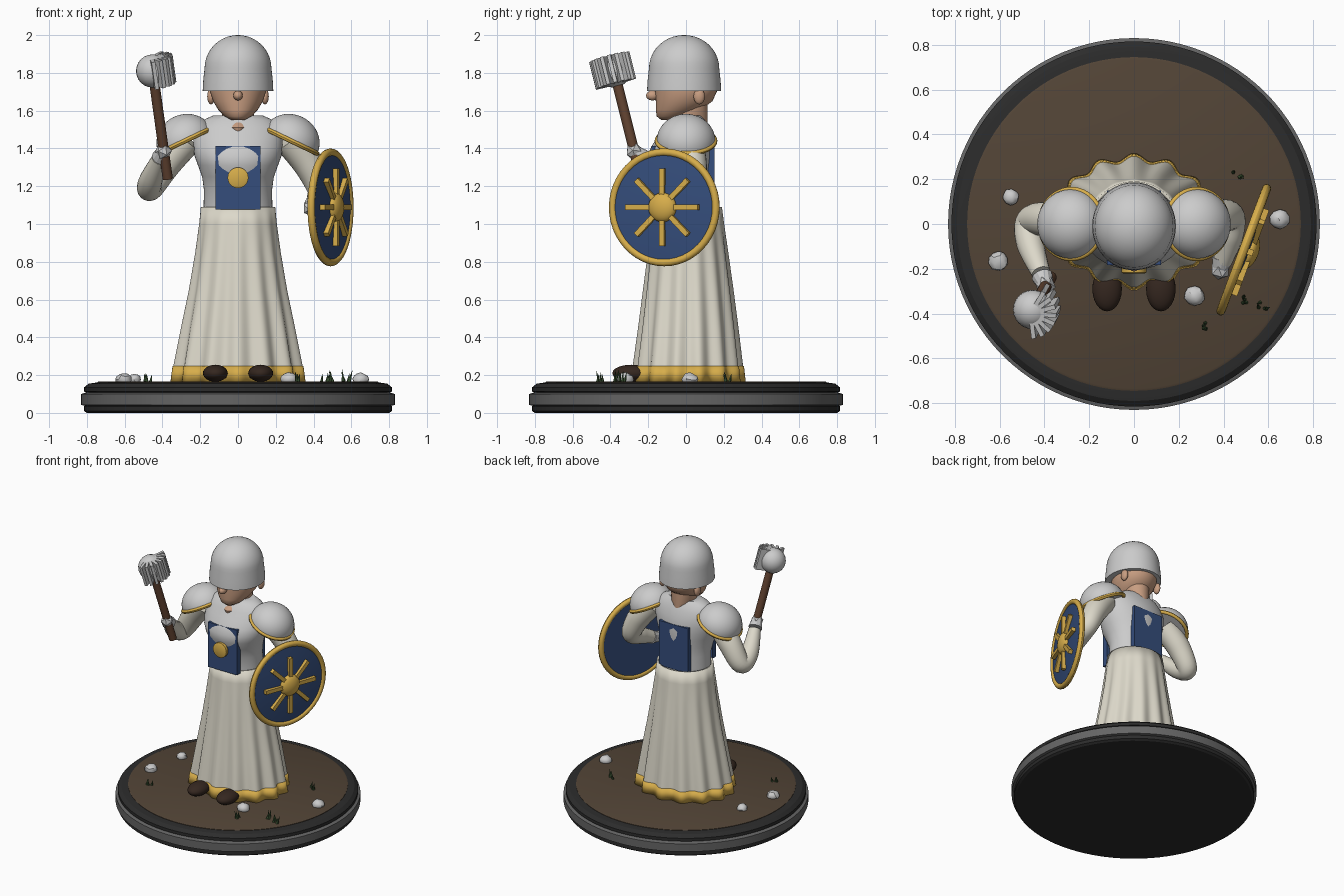
import bpy, bmesh, random
from math import sin, cos, pi, radians
from mathutils import Matrix, Vector

if "Cube" in bpy.data.objects:
    bpy.data.objects.remove(bpy.data.objects["Cube"])

random.seed(4)
mats = {}
COLORS = dict(cream=(.72, .69, .59), blue=(.035, .075, .2), gold=(.68, .42, .07), skin=(.58, .34, .22),
              wood=(.12, .055, .03), boot=(.035, .02, .014), soil=(.085, .058, .037),
              black=(.025, .025, .025), band=(.13, .13, .13), green=(.04, .08, .03))


def finish(name, bm, color=None, angle=35):
    bmesh.ops.recalc_face_normals(bm, faces=bm.faces)
    me = bpy.data.meshes.new(name)
    bm.to_mesh(me)
    bm.free()
    ob = bpy.data.objects.new(name, me)
    bpy.context.collection.objects.link(ob)
    if color:
        if color not in mats:
            mats[color] = bpy.data.materials.new(color)
            mats[color].diffuse_color = (*COLORS[color], 1)
        me.materials.append(mats[color])
    if angle:
        bpy.ops.object.select_all(action='DESELECT')
        ob.select_set(True)
        bpy.context.view_layer.objects.active = ob
        bpy.ops.object.shade_smooth_by_angle(angle=radians(angle))
    return ob


def frame(loc, z=(0, 0, 1), x=(1, 0, 0), scale=(1, 1, 1)):
    """Matrix at loc with local z along z and local x near x."""
    z = Vector(z).normalized()
    x = Vector(x)
    x = (x - z * x.dot(z)).normalized()
    y = z.cross(x)
    return Matrix.Translation(loc) @ Matrix((x, y, z)).transposed().to_4x4() @ Matrix.Diagonal((*scale, 1))


def box(name, M, color=None):
    bm = bmesh.new()
    bmesh.ops.create_cube(bm, size=1, matrix=M)
    return finish(name, bm, color, 0)


def ball(name, loc, r, color=None, seg=24):
    bm = bmesh.new()
    bmesh.ops.create_uvsphere(bm, u_segments=seg, v_segments=seg // 2, radius=1, matrix=frame(loc, scale=r))
    return finish(name, bm, color)


def loft(name, rings, color=None, n=48, M=Matrix(), caps=True, fold=None, angle=35):
    """Rings are (z, rx, ry, cx, cy); fold adds a ripple per ring."""
    bm = bmesh.new()
    loops = []
    for i, (z, rx, ry, cx, cy) in enumerate(rings):
        loop = []
        for k in range(n):
            a = 2 * pi * k / n
            f = fold[i] * cos(14 * (a - pi / 2)) if fold else 0
            loop.append(bm.verts.new(M @ Vector((cx + (rx + f) * cos(a), cy + (ry + f) * sin(a), z))))
        loops.append(loop)
    for a, b in zip(loops, loops[1:]):
        for k in range(n):
            bm.faces.new((a[k], a[(k + 1) % n], b[(k + 1) % n], b[k]))
    if caps:
        bm.faces.new(loops[0])
        bm.faces.new(loops[-1])
    return finish(name, bm, color, angle)


def lathe(name, prof, color=None, n=48, M=Matrix(), caps=True, angle=35):
    return loft(name, [(z, r, r, 0, 0) for r, z in prof], color, n, M, caps, None, angle)


def torus(name, R, r, M, color):
    return lathe(name, [(R + r * cos(2 * pi * t / 12), r * sin(2 * pi * t / 12)) for t in range(13)],
                 color, 48, M, False)


def limb(name, pts, color):
    """Tapered tube through (x, y, z, radius) points, smoothed between them."""
    P = [Vector(p) for p in pts]
    P = [P[0]] + P + [P[-1]]
    path = []
    for i in range(1, len(P) - 2):
        for s in range(8):
            t = s / 8
            a, b, c, d = P[i - 1:i + 3]
            path.append(.5 * (2 * b + (c - a) * t + (2 * a - 5 * b + 4 * c - d) * t * t
                              + (3 * b - a - 3 * c + d) * t ** 3))
    path.append(P[-1])
    bm = bmesh.new()
    loops = []
    side = Vector((0, 1, 0))
    for i, p in enumerate(path):
        d = (path[min(i + 1, len(path) - 1)] - path[max(i - 1, 0)]).xyz
        F = frame(p.xyz, d, side)
        side = F.to_3x3() @ Vector((1, 0, 0))
        loops.append([bm.verts.new(F @ Vector((p.w * cos(k * pi / 10), p.w * sin(k * pi / 10), 0)))
                      for k in range(20)])
    for a, b in zip(loops, loops[1:]):
        for k in range(20):
            bm.faces.new((a[k], a[(k + 1) % 20], b[(k + 1) % 20], b[k]))
    bm.faces.new(loops[0])
    bm.faces.new(loops[-1])
    return finish(name, bm, color, 50)


# Round plinth
lathe('plinth', [(.80, 0), (.815, .01), (.815, .035), (.80, .04), (.80, .108), (.815, .113),
                 (.815, .135), (.79, .155), (.755, .16)], 'black', 96, angle=25)
lathe('plinth_band', [(.80, .035), (.83, .042), (.83, .1), (.80, .11)], 'band', 96, angle=25)
lathe('ground', [(.745, .15), (.745, .163), (.735, .167)], 'soil', 96)

# Rocks and grass tufts
for x, y, r in [(-.55, .12, .037), (-.605, -.165, .044), (.27, -.32, .046), (.65, .02, .044)]:
    bm = bmesh.new()
    bmesh.ops.create_icosphere(bm, subdivisions=2, radius=r, matrix=frame((x, y, .177), scale=(1, 1, .8)))
    for v in bm.verts:
        v.co += Vector((random.uniform(-.003, .003) for _ in range(3)))
    finish('rock', bm)
for x, y in [(.46, .22), (.57, -.365), (.31, -.455), (-.48, -.36), (.49, -.34)]:
    for k in range(4):
        bm = bmesh.new()
        d = Vector((random.uniform(-.3, .3), random.uniform(-.3, .3), 1))
        base = Vector((x + random.uniform(-.02, .02), y + random.uniform(-.015, .015), .165))
        h = random.uniform(.04, .07)
        bmesh.ops.create_cone(bm, cap_ends=True, segments=5, radius1=.009, radius2=0, depth=h,
                              matrix=frame(base + d * h / 2, d))
        finish('grass_blade', bm, 'green', 0)

# Pleated skirt with gold hem
skirt = loft('skirt', [(.166, .345, .285, 0, .01), (.25, .335, .277, 0, .01), (.45, .298, .255, 0, .012),
                       (.65, .258, .232, 0, .012), (.85, .226, .208, 0, .011), (1.0, .207, .19, 0, .01),
                       (1.09, .197, .18, 0, .01)], 'cream', 168, caps=False,
             fold=[.016, .015, .011, .008, .005, .002, 0])
hem = loft('skirt_hem', [(.165, .35, .29, 0, .01), (.247, .34, .282, 0, .01)], 'gold', 168, caps=False,
           fold=[.016, .015])
for ob, t in ((skirt, .012), (hem, .015)):
    m = ob.modifiers.new('thickness', 'SOLIDIFY')
    m.thickness = t
    m.offset = -1
for s in (-1, 1):
    ball('boot', (s * .12, -.29, .21), (.066, .1, .045), 'boot')

# Breastplate
loft('breastplate', [(1.04, .178, .14, 0, 0), (1.1, .182, .142, 0, 0), (1.18, .18, .145, 0, -.003),
                     (1.25, .19, .163, 0, -.015), (1.31, .212, .178, 0, -.027), (1.36, .23, .178, 0, -.026),
                     (1.41, .237, .166, 0, -.018), (1.46, .236, .145, 0, -.005), (1.51, .222, .12, 0, 0),
                     (1.55, .185, .098, 0, .005), (1.575, .13, .075, 0, .01)])
# Cloth panels behind and in front, with round clasp
for name, y in (('front_panel', -.163), ('back_panel', .13)):
    box(name, frame((0, y, 1.245), scale=(.24, .04, .335)), 'blue')
lathe('clasp', [(.055, 0), (.055, .022), (.045, .027)], 'gold', 32, frame((0, -.195, 1.245), (0, -1, 0)))

# Neck, head, nose, ears
loft('neck', [(1.47, .03, .1, 0, -.025), (1.51, .065, .125, 0, -.01), (1.56, .085, .095, 0, .02),
              (1.66, .085, .085, 0, .03)], 'skin', 32)
loft('head', [(1.55, .035, .04, 0, -.09), (1.57, .07, .08, 0, -.075), (1.605, .105, .12, 0, -.04),
              (1.65, .132, .15, 0, -.01), (1.70, .148, .163, 0, 0), (1.78, .148, .163, 0, 0),
              (1.86, .11, .12, 0, 0), (1.9, .05, .05, 0, 0)], 'skin', 40, angle=60)
ball('nose', (0, -.178, 1.68), (.025, .034, .026), 'skin', 16)
for s in (-1, 1):
    ball('ear', (s * .143, .07, 1.675), (.02, .03, .042), 'skin', 16)

# Helmet
dome = [(.187, 1.705), (.184, 1.76)] + [(.177 * cos(t * pi / 20), 1.825 + .175 * sin(t * pi / 20)) for t in range(10)]
helmet = lathe('helmet', dome + [(.004, 2.0)], None, 56, Matrix.Translation((0, -.01, 0)) @ Matrix.Diagonal((1, 1.05, 1, 1)), angle=50)

# Pauldrons with gold rims
for s in (-1, 1):
    M = frame((s * .28, 0, 1.44), (s * .43, 0, .9), (1, 0, 0))
    lathe('pauldron', [(.155 * cos(t * pi / 20), .14 * sin(t * pi / 20)) for t in range(10)] + [(.003, .14)], None, 40, M)
    torus('pauldron_rim', .153, .013, M, 'gold')

# Sleeves and gauntlets
limb('right_sleeve', [(-.27, 0, 1.45, .085), (-.38, .02, 1.32, .08), (-.463, .01, 1.19, .066),
                      (-.462, -.09, 1.23, .062), (-.415, -.22, 1.345, .042)], 'cream')
limb('left_sleeve', [(.27, 0, 1.45, .085), (.37, .03, 1.32, .08), (.43, .03, 1.19, .066),
                     (.425, -.06, 1.14, .06), (.395, -.17, 1.095, .042)], 'cream')
for name, loc, d in (('right_gauntlet', (-.395, -.275, 1.385), (.2, -.55, .45)),
                     ('left_gauntlet', (.385, -.205, 1.085), (-.2, -.95, -.25))):
    lathe(name + '_cuff', [(.035, 0), (.048, -.055)], None, 12, frame(loc, d), angle=20)
    bm = bmesh.new()
    bmesh.ops.create_icosphere(bm, subdivisions=1, radius=.046, matrix=frame(loc, d))
    finish(name, bm, None, 0)

# Mace: shaft, ball and fan of flanges
low, axis = Vector((-.372, -.238, 1.24)), Vector((-.07, -.125, .5))
limb('mace_shaft', [(*low, .027), (*(low + axis * .5), .027), (*(low + axis * 1.1), .027)], 'wood')
hub = Vector((-.452, -.382, 1.81))
ball('mace_ball', hub, (.088, .088, .088))
for k in range(8):
    a = radians(-85 + 20.5 * k)
    F = frame(hub, axis, (cos(a), sin(a), 0))
    box('mace_flange', F @ Matrix.Translation((.066, 0, 0)) @ Matrix.Diagonal((.1, .02, .15, 1)))

# Shield: shallow disc, rim, boss and rays
S = frame((.49, -.115, 1.088), (.937, -.35, 0), (0, 0, 1))
lathe('shield_face', [(.29, -.012), (.29, .008), (.2, .018), (.1, .024), (.003, .026)], 'blue', 64, S)
torus('shield_rim', .292, .02, S, 'gold')
bm = bmesh.new()
bmesh.ops.create_uvsphere(bm, u_segments=32, v_segments=16, radius=1,
                          matrix=S @ Matrix.Translation((0, 0, .028)) @ Matrix.Diagonal((.078, .078, .04, 1)))
finish('shield_boss', bm, 'gold')
for k in range(8):
    box('shield_ray', S @ Matrix.Rotation(k * pi / 4, 4, 'Z') @ Matrix.Translation((.135, 0, .03))
        @ Matrix.Diagonal((.14, .028, .03, 1)), 'gold')

for m in bpy.data.materials:
    if m.users and not m.is_grease_pencil:
        m.use_nodes = True
        m.node_tree.nodes["Principled BSDF"].inputs["Base Color"].default_value = m.diffuse_color
